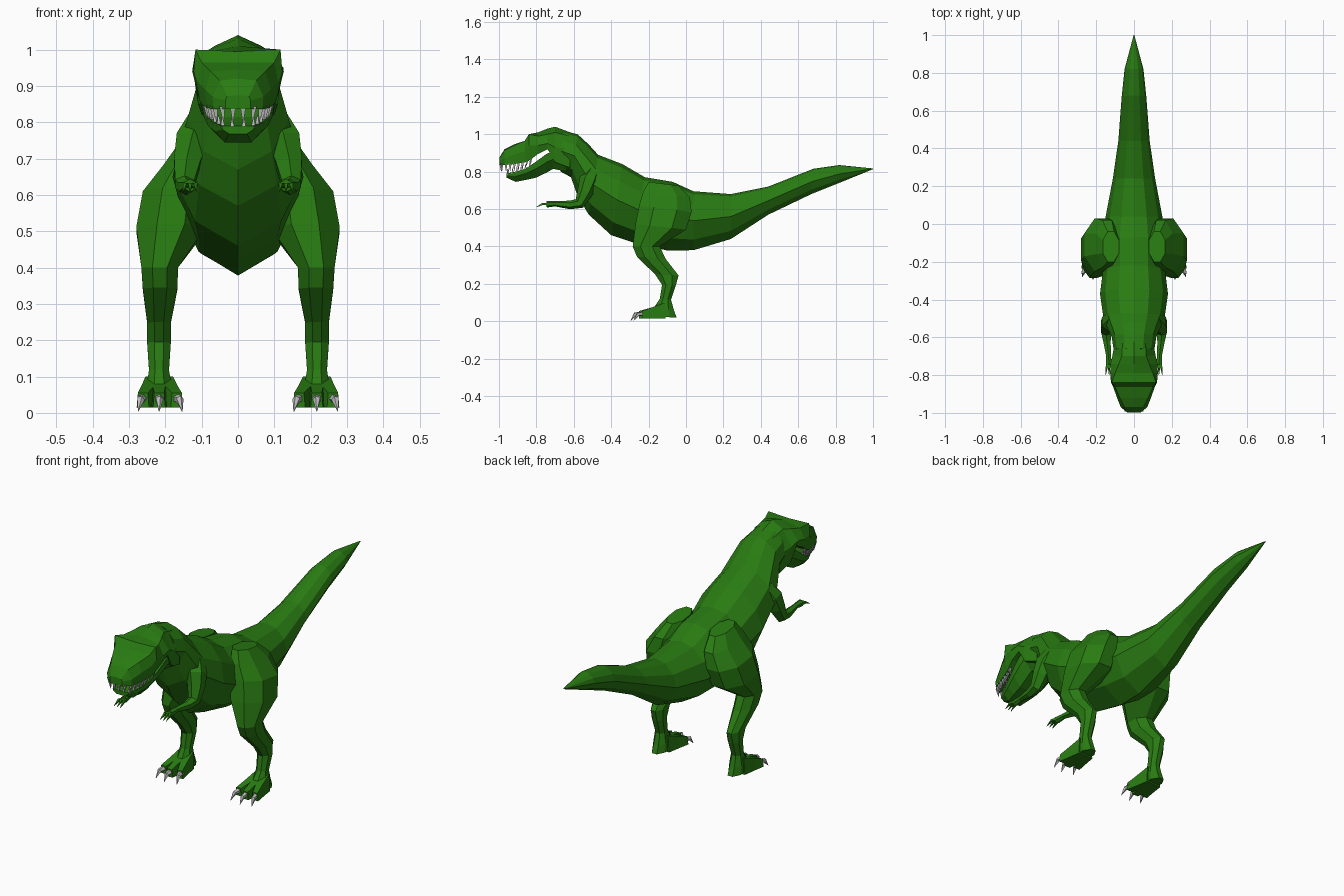
import bpy, bmesh
from mathutils import Vector


def material(name, rgb):
    m = bpy.data.materials.new(name)
    m.diffuse_color = (*rgb, 1)
    return m


GREEN = material("hide green", (0.022, 0.2, 0.006))
GREY = material("claw grey", (0.5, 0.5, 0.5))


def add_loft(bm, rings):
    """Skin consecutive rings of points and cap both ends."""
    vs = [[bm.verts.new(p) for p in r] for r in rings]
    n = len(vs[0])
    for a, b in zip(vs, vs[1:]):
        for i in range(n):
            j = (i + 1) % n
            bm.faces.new((a[i], a[j], b[j], b[i]))
    bm.faces.new(vs[0][::-1])
    bm.faces.new(vs[-1])


def part(name, lofts, mat, mirror=False):
    bm = bmesh.new()
    for rings in lofts:
        add_loft(bm, rings)
    bmesh.ops.recalc_face_normals(bm, faces=bm.faces)
    me = bpy.data.meshes.new(name)
    bm.to_mesh(me)
    bm.free()
    me.materials.append(mat)
    ob = bpy.data.objects.new(name, me)
    bpy.context.collection.objects.link(ob)
    if mirror:
        ob.modifiers.new("mirror", 'MIRROR').use_mirror_merge = False
    return ob


def tube(path, sides=6):
    """Rings around a path of (x, y, z, radius)."""
    from math import cos, sin, tau
    pts = [Vector(p[:3]) for p in path]
    rings = []
    for i, p in enumerate(path):
        d = (pts[min(i + 1, len(pts) - 1)] - pts[max(i - 1, 0)]).normalized()
        u = Vector((1, 0, 0))
        u = (u - d * u.dot(d)).normalized()
        v = d.cross(u)
        rings.append([pts[i] + (u * cos(tau * (k + .5) / sides) + v * sin(tau * (k + .5) / sides)) * p[3]
                      for k in range(sides)])
    return rings


def both_sides(half):
    """Close a half section whose first and last points lie on x = 0."""
    return half + [(-x, y, z) for x, y, z in half[-2:0:-1]]


# Tail, trunk and neck: top y, top z, bottom y, bottom z, half width
SECTION = [(0, 1), (.45, .95), (.85, .76), (1, .5), (.66, .18), (0, 0)]
trunk = [
    (1.0, .817, 1.0, .813, .002), (.82, .835, .82, .74, .05), (.68, .815, .67, .68, .065),
    (.44, .72, .44, .57, .083), (.24, .68, .24, .44, .112), (.04, .695, .04, .38, .15),
    (-.07, .745, -.10, .378, .165), (-.22, .77, -.28, .42, .165), (-.34, .84, -.40, .46, .18),
    (-.47, .89, -.52, .57, .162), (-.52, .945, -.58, .67, .14), (-.58, 1.0, -.615, .77, .118),
    (-.66, 1.02, -.67, .80, .108)]
part("body", [[both_sides([(x * w, yb + (yt - yb) * t, zb + (zt - zb) * t) for x, t in SECTION])
               for yt, zt, yb, zb, w in trunk]], GREEN)

# Skull: y, top z, then brow, cheek and lip as half width and z
skull = [
    (-.62, 1.01, .06, .99, .10, .92, .10, .82), (-.70, 1.04, .065, 1.01, .115, .93, .11, .85),
    (-.74, 1.03, .08, 1.0, .125, .95, .115, .92), (-.79, 1.01, .10, .99, .126, .94, .115, .895),
    (-.84, .995, .117, 1.0, .122, .94, .105, .858), (-.862, .965, .10, .965, .11, .91, .10, .85),
    (-.92, .945, .075, .94, .09, .89, .086, .84), (-.97, .92, .05, .915, .07, .87, .068, .836),
    (-.998, .875, .03, .872, .035, .86, .035, .836)]
part("head", [[both_sides([(0, y, zt), (a, y, za), (b, y, zb), (c, y, zc), (0, y, zc)])
               for y, zt, a, za, b, zb, c, zc in skull]], GREEN)

# Lower jaw: y, top z, bottom z, half width
jaw = [(-.64, .88, .80, .09), (-.71, .91, .815, .11), (-.745, .895, .795, .108), (-.80, .855, .768, .10),
       (-.86, .815, .755, .085), (-.91, .80, .745, .068), (-.96, .79, .768, .045)]
part("lower_jaw", [[both_sides([(0, y, zt), (w, y, zt), (w * .95, y, zt * .55 + zb * .45),
                                (w * .55, y, zb), (0, y, zb)]) for y, zt, zb, w in jaw]], GREEN)


# Teeth along both lips
def lip(stations, y):
    for (y0, z0, w0), (y1, z1, w1) in zip(stations, stations[1:]):
        if y1 <= y <= y0:
            t = (y - y0) / (y1 - y0)
            return w0 + (w1 - w0) * t, z0 + (z1 - z0) * t


upper = [(s[0], s[7], s[6]) for s in skull]
lower = [(s[0], s[1], s[3]) for s in jaw]
teeth = []
for i in range(8):
    y = -.83 - .022 * i
    x, z = lip(upper, y)
    size = .036 if i > 1 else .024
    teeth.append(tube([(x - .008, y, z + .008, .011), (x - .012, y, z - size, .001)], 4))
for i in range(6):
    y = -.835 - .023 * i
    x, z = lip(lower, y)
    teeth.append(tube([(x - .008, y, z - .008, .009), (x - .006, y, z + .026, .001)], 4))
teeth.append(tube([(.014, -.99, .842, .011), (.014, -.988, .80, .001)], 4))
teeth.append(tube([(.016, -.953, .785, .009), (.016, -.955, .815, .001)], 4))
part("teeth", teeth, GREY, True)

# Legs: front y, front z, back y, back z, inner x, outer x
leg = [
    (-.20, .745, -.04, .725, .08, .165), (-.23, .69, .02, .665, .08, .205), (-.25, .62, .03, .585, .08, .262),
    (-.27, .52, .0, .49, .09, .28), (-.285, .40, -.14, .40, .165, .266), (-.262, .345, -.11, .335, .167, .262),
    (-.165, .25, -.04, .245, .185, .25), (-.128, .195, -.055, .19, .185, .25),
    (-.14, .12, -.08, .115, .19, .245), (-.17, .075, -.065, .06, .182, .252), (-.18, .025, -.05, .02, .182, .252)]
ROUND = [(.3, 0), (.7, 0), (1, .28), (1, .72), (.7, 1), (.3, 1), (0, .72), (0, .28)]
part("leg", [[[(xi + (xo - xi) * u, yf + (yb - yf) * v, zf + (zb - zf) * v) for u, v in ROUND]
              for yf, zf, yb, zb, xi, xo in leg]], GREEN, True)

# Three splayed toes with claws
toes, claws = [], []
for x0, x1, y1 in ((.20, .168, -.235), (.217, .217, -.25), (.234, .262, -.235)):
    toes.append([[(x - w, y, .015), (x + w, y, .015), (x + w * .8, y, h), (x - w * .8, y, h)]
                 for x, y, w, h in ((x0, -.11, .026, .10), ((x0 + x1) / 2, -.18, .022, .075),
                                    (x1, y1, .017, .055))])
    out = x1 + (x1 - x0) * .45
    claws.append(tube([(x1, y1 + .012, .04, .014), ((x1 + out) / 2, y1 - .022, .037, .011),
                       (out, y1 - .045, .004, .001)], 5))
part("toes", toes, GREEN, True)
part("foot_claws", claws, GREY, True)

# Arms with three small fingers
part("arm", [tube([(.105, -.49, .81, .035), (.125, -.52, .75, .052), (.14, -.54, .69, .042),
                   (.147, -.57, .63, .03), (.143, -.62, .622, .023), (.135, -.70, .628, .014),
                   (.132, -.745, .626, .018)])], GREEN, True)
part("fingers", [tube([(.132 + s * .3, -.735, .625, .009), (.132 + s * .8, -.765, .628, .008),
                       (.132 + s, -.80, .61, .001)], 4) for s in (-.018, 0, .018)], GREEN, True)
